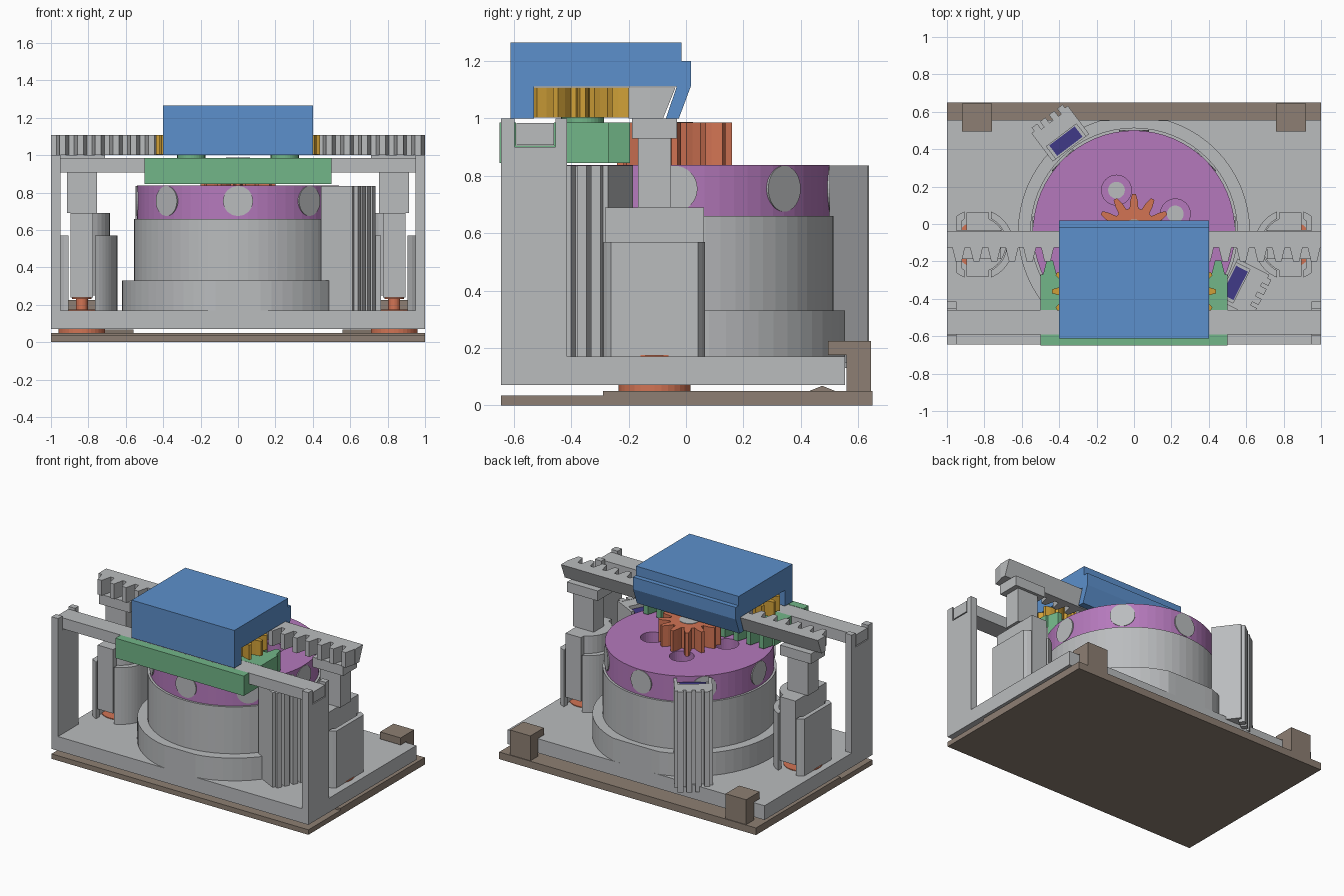
import bpy, bmesh
from math import cos, sin, pi, acos, radians
from mathutils import Matrix, Vector

old = bpy.data.objects.get("Cube")
if old:
    bpy.data.objects.remove(old, do_unlink=True)


def material(name, r, g, b):
    lin = [((c / 255 + 0.055) / 1.055) ** 2.4 for c in (r, g, b)] + [1]
    m = bpy.data.materials.new(name)
    m.use_nodes = True
    m.diffuse_color = lin
    m.node_tree.nodes["Principled BSDF"].inputs["Base Color"].default_value = lin
    return m


GRAY = material("light gray", 186, 188, 190)
BROWN = material("brown gray", 141, 127, 115)
ORANGE = material("orange", 210, 116, 84)
PURPLE = material("purple", 181, 121, 188)
BLUE = material("blue", 92, 144, 204)
GREEN = material("green", 114, 182, 136)
GOLD = material("gold", 208, 160, 56)
NAVY = material("navy", 64, 58, 135)


def prism(name, mat, pts, lo, hi, axis="z", matrix=None):
    """Extrude a 2D outline: (x, y) along z, or (y, z) along x."""
    def place(p, h):
        return (p[0], p[1], h) if axis == "z" else (h, p[0], p[1])
    bm = bmesh.new()
    bottom = [bm.verts.new(place(p, lo)) for p in pts]
    top = [bm.verts.new(place(p, hi)) for p in pts]
    bm.faces.new(bottom)
    bm.faces.new(top)
    n = len(pts)
    for i in range(n):
        j = (i + 1) % n
        bm.faces.new((bottom[i], bottom[j], top[j], top[i]))
    if matrix:
        bm.transform(matrix)
    bmesh.ops.recalc_face_normals(bm, faces=bm.faces)
    me = bpy.data.meshes.new(name)
    bm.to_mesh(me)
    bm.free()
    me.materials.append(mat)
    ob = bpy.data.objects.new(name, me)
    bpy.context.collection.objects.link(ob)
    return ob


def box(name, mat, x0, x1, y0, y1, z0, z1, matrix=None):
    return prism(name, mat, [(x0, y0), (x1, y0), (x1, y1), (x0, y1)], z0, z1, matrix=matrix)


def circle(r, cx=0, cy=0, n=48):
    return [(cx + r * cos(2 * pi * i / n), cy + r * sin(2 * pi * i / n)) for i in range(n)]


def gear(tip, root, cx, cy, teeth=12):
    pitch = 2 * pi / teeth
    shape = [(-0.36, root), (-0.24, (root + tip) / 2), (-0.1, tip),
             (0.1, tip), (0.24, (root + tip) / 2), (0.36, root)]
    return [(cx + r * cos((i + f) * pitch), cy + r * sin((i + f) * pitch))
            for i in range(teeth) for f, r in shape]


def rack(half, back, root, tip, pitch, phase):
    """Outline of a straight toothed strip along x, with gaps centred on the phase."""
    pts = [(-half, root)]
    for i in range(-20, 21):
        c = phase + (i + 0.5) * pitch
        for f, y in ((-0.36, root), (-0.17, tip), (0.17, tip), (0.36, root)):
            if abs(c) + pitch * 0.36 < half:
                pts.append((c + f * pitch, y))
    return pts + [(half, root), (half, back), (-half, back)]


def cut(ob, cutters):
    for c in cutters:
        mod = ob.modifiers.new("cut", "BOOLEAN")
        mod.operation, mod.solver, mod.object = "DIFFERENCE", "EXACT", c
        c.hide_render = True
    bpy.context.view_layer.update()
    me = bpy.data.meshes.new_from_object(ob.evaluated_get(bpy.context.evaluated_depsgraph_get()))
    ob.modifiers.clear()
    ob.data = me
    for c in cutters:
        bpy.data.objects.remove(c, do_unlink=True)


CY = -0.04   # y of the rotor axis

# Bottom plate with rear clips
prism("bottom_plate", BROWN, [(-0.645, 0), (0.65, 0), (0.65, 0.05), (-0.29, 0.05),
                              (-0.29, 0.035), (-0.645, 0.035)], -1, 1, "x")
for s, side in ((1, "left"), (-1, "right")):
    prism(side + "_clip", BROWN, [(0.56, 0.05), (0.645, 0.05), (0.645, 0.225), (0.495, 0.225),
                                  (0.495, 0.175), (0.56, 0.175)], s * 0.84 - 0.08, s * 0.84 + 0.08, "x")
    prism(side + "_detent", BROWN, [(0.43, 0.05), (0.52, 0.05), (0.475, 0.068)],
          s * 0.73 - 0.17, s * 0.73 + 0.17, "x")

# Chassis and rotor housing
box("chassis", GRAY, -1, 1, -0.645, 0.555, 0.07, 0.17)
prism("housing_foot", GRAY, [(x, max(-0.645, min(0.555, y))) for x, y in circle(0.62, 0, CY, 64)], 0.1, 0.33)
prism("housing_wall", GRAY, circle(0.555, 0, CY, 64), 0.3, 0.66)

# Rotor with counterbored holes
rotor = prism("rotor", PURPLE, circle(0.54, 0, CY, 64), 0.655, 0.838)
holes = []
for i in range(4):
    a = radians(23 + 90 * i)
    x, y = 0.24 * cos(a), CY + 0.24 * sin(a)
    holes.append(prism("hole_cutter", PURPLE, circle(0.08, x, y, 32), 0.72, 0.9))
    prism("rotor_screw", GRAY, circle(0.045, x, y, 24), 0.7, 0.725)
cut(rotor, holes)
for i in range(8):
    m = Matrix.Translation((0, CY, 0.755)) @ Matrix.Rotation(i * pi / 4, 4, "Z") @ Matrix.Rotation(pi / 2, 4, "Y")
    prism("rotor_magnet", GRAY, circle(0.08, n=32), 0.5, 0.542, matrix=m)
prism("rotor_gear", ORANGE, gear(0.2, 0.125, 0, CY), 0.82, 0.985)
prism("rotor_hub", GRAY, circle(0.065, 0, CY), 0.82, 0.988)

# Slider: toothed block with a channel for the guide bar
prism("slider_block", GREEN, rack(0.5, -0.46, -0.27, -0.195, 0.1, 0), 0.845, 0.985)
box("slider_floor", GREEN, -0.5, 0.5, -0.595, -0.46, 0.845, 0.906)
box("slider_front", GREEN, -0.5, 0.5, -0.65, -0.592, 0.845, 0.985)

# Guide bar and its end posts
box("guide_bar", GRAY, -1, 1, -0.59, -0.46, 0.907, 0.984)
for s, side in ((1, "left"), (-1, "right")):
    prism(side + "_post", GRAY, [(-0.645, 0.1), (-0.415, 0.1), (-0.415, 1), (-0.455, 1), (-0.455, 0.9),
                                 (-0.597, 0.9), (-0.597, 1), (-0.645, 1)], s * 0.95, s, "x")
    # Pinions on the slider
    prism(side + "_pinion_shaft", GREEN, circle(0.075, s * 0.25, -0.36, 32), 0.97, 1.06)
    prism(side + "_pinion", GOLD, gear(0.19, 0.125, s * 0.25, -0.36), 1.003, 1.108)

# Upper rack with an undercut back
prism("upper_rack_body", GRAY, [(-0.12, 1), (-0.08, 1), (-0.037, 1.107), (-0.12, 1.107)], -1, 1, "x")
prism("upper_rack_teeth", GRAY, rack(1, -0.119, -0.125, -0.2, 0.095, 0.25), 1, 1.107)

# Cover over the pinions
prism("cover", BLUE, [(-0.612, 1), (-0.612, 1.265), (-0.015, 1.265), (-0.015, 1.2), (0.018, 1.2),
                      (0.018, 1.115), (-0.025, 1), (-0.07, 1), (-0.032, 1.112), (-0.53, 1.112),
                      (-0.53, 1)], -0.4, 0.4, "x")

# Side lifters: slotted sleeve, piston, push button (local +x points outward)
for s, side in ((1, "left"), (-1, "right")):
    m = Matrix.Translation((s * 0.835, -0.11, 0)) @ Matrix.Diagonal((s, 1, 1, 1))
    for f in (1, -1):
        ao, ai = acos(0.07 / 0.19), acos(0.07 / 0.155)
        arc = [(0.19 * cos(ao * t / 10), 0.19 * sin(ao * t / 10)) for t in range(-10, 11)]
        arc += [(0.155 * cos(ai * t / 10), 0.155 * sin(ai * t / 10)) for t in range(10, -11, -1)]
        if f == 1:
            # Outer half is trimmed flat: two separate corner pieces
            for v in (1, -1):
                prism(side + "_sleeve_corner", GRAY, [(0.07, v * 0.138), (0.115, v * 0.104), (0.115, v * 0.151),
                      (0.095, v * 0.165), (0.07, v * 0.177)], 0.16, 0.57, matrix=m)
            box(side + "_sleeve_outer", GRAY, 0.085, 0.115, -0.15, 0.15, 0.16, 0.57, m)
        else:
            prism(side + "_sleeve_inner", GRAY, [(-x, y) for x, y in arc], 0.16, 0.57, matrix=m)
    prism(side + "_button", ORANGE, circle(0.125, n=32), 0.045, 0.175, matrix=m)
    prism(side + "_button_stem", ORANGE, circle(0.032, n=24), 0.17, 0.235, matrix=m)
    prism(side + "_button_cap", ORANGE, circle(0.052, n=24), 0.23, 0.252, matrix=m)
    prism(side + "_piston", GRAY, [(min(x, 0.06), y) for x, y in circle(0.15, n=32)], 0.25, 0.69, matrix=m)
    box(side + "_piston_wings", GRAY, -0.06, 0.06, -0.172, 0.172, 0.24, 0.69, m)
    box(side + "_piston_column", GRAY, -0.08, 0.08, -0.058, 0.058, 0.69, 0.94, m)
    box(side + "_piston_head", GRAY, -0.125, 0.115, -0.078, 0.078, 0.93, 1.0, m)

# Sensor brackets around the housing (local x points outward)
for name, angle in (("front_sensor", -27), ("rear_sensor", 127)):
    m = Matrix.Translation((0, CY, 0)) @ Matrix.Rotation(radians(angle), 4, "Z")
    box(name + "_body", GRAY, 0.56, 0.735, -0.11, 0.11, 0.15, 0.805, m)
    for v in (1, -1):
        prism(name + "_cheek", GRAY, [(0.56, v * 0.1), (0.75, v * 0.1), (0.75, v * 0.122), (0.56, v * 0.122)],
              0.15, 0.836, matrix=m)
    box(name + "_back", GRAY, 0.645, 0.735, -0.11, 0.11, 0.8, 0.834, m)
    for v in (-0.085, -0.03, 0.03, 0.085):
        box(name + "_rib", GRAY, 0.73, 0.772, v - 0.018, v + 0.018, 0.13, 0.836, m)
    box(name + "_board", NAVY, 0.57, 0.64, -0.085, 0.085, 0.804, 0.812, m)
